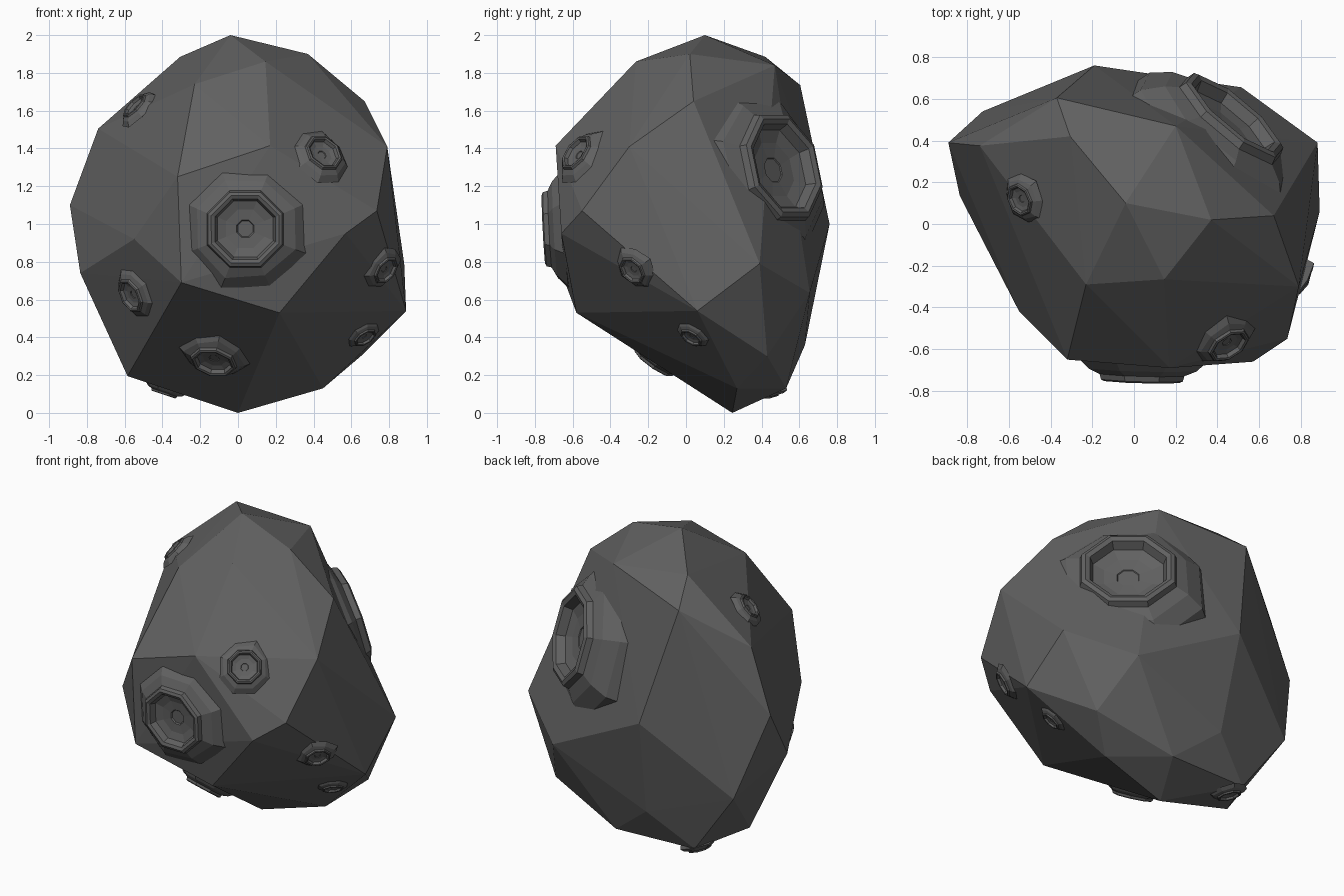
import bpy, bmesh, math
from mathutils import Vector
from mathutils.bvhtree import BVHTree

if "Cube" in bpy.data.objects:
    bpy.data.objects.remove(bpy.data.objects["Cube"])

rock = bpy.data.materials.new("dark_rock")
rock.diffuse_color = (0.12, 0.12, 0.12, 1)
rock.use_nodes = True
rock.node_tree.nodes["Principled BSDF"].inputs["Base Color"].default_value = rock.diffuse_color


def add_object(name, bm):
    bmesh.ops.recalc_face_normals(bm, faces=bm.faces)
    mesh = bpy.data.meshes.new(name)
    bm.to_mesh(mesh)
    mesh.materials.append(rock)
    obj = bpy.data.objects.new(name, mesh)
    bpy.context.collection.objects.link(obj)
    return obj


# Faceted boulder: convex hull over its corner points
corners = [
    (-.04, .10, 2.0), (.37, .02, 1.90), (.67, .04, 1.65), (.79, -.30, 1.41),
    (.89, .06, .54), (.88, .39, .79), (.45, .27, .13), (.65, .43, .30),
    (0, .245, 0), (-.585, .17, .195), (-.30, -.64, .69), (.22, -.58, .53),
    (-.89, .39, 1.10), (-.835, .135, .74), (-.725, .54, .56), (-.74, .375, 1.505),
    (-.306, .42, 1.885), (-.37, .605, 1.735), (-.19, .76, 1.0), (.515, .655, .635),
    (-.15, .63, .36), (.17, -.69, 1.415), (.145, -.265, 1.86), (-.23, -.29, 1.74),
    (-.32, -.65, 1.25), (.57, -.66, .95), (.735, -.55, 1.07), (-.55, -.42, .92),
    (.20, .47, 1.84), (-.42, .51, .14), (.14, .53, .13),
]
bm = bmesh.new()
for c in corners:
    bm.verts.new(c)
bmesh.ops.convex_hull(bm, input=bm.verts)
loose = [v for v in bm.verts if not v.link_faces]
bmesh.ops.delete(bm, geom=loose, context='VERTS')
bmesh.ops.recalc_face_normals(bm, faces=bm.faces)
surface = BVHTree.FromBMesh(bm)
body = add_object("asteroid_body", bm)
bm.free()

# Crater section (radius, height), relative to the rim radius
PROFILE = [(1.7, -.12), (1.38, .17), (1.1, .30), (1.06, .43), (.97, .47),
           (.87, .43), (.80, .24), (.55, .17), (.25, .15), (.22, .11)]
SIDES = 8


def lathe(name, profile, spot, normal, radius, seed=0.0):
    turn = normal.to_track_quat('Z', 'Y')
    cb = bmesh.new()
    rings = []
    for r, h in profile:
        ring = []
        for i in range(SIDES):
            a = math.tau * (i + 0.5) / SIDES
            wobble = 1 + (0.07 * math.sin(3 * i + seed) if r > 1.3 else 0)
            p = Vector((math.cos(a) * r * wobble, math.sin(a) * r * wobble, h)) * radius
            ring.append(cb.verts.new(spot + turn @ p))
        rings.append(ring)
    for a, b in zip(rings, rings[1:]):
        for i in range(SIDES):
            j = (i + 1) % SIDES
            cb.faces.new((a[i], a[j], b[j], b[i]))
    cb.faces.new(rings[-1])
    cb.faces.new(rings[0][::-1])
    obj = add_object(name, cb)
    cb.free()
    return obj


def crater(name, near, radius):
    spot, normal, _, _ = surface.find_nearest(Vector(near))
    # Tilt follows the average of the facets under the crater
    for _, n, _, _ in surface.find_nearest_range(spot, radius * 0.8):
        normal = normal + n
    lathe(name, PROFILE, spot, normal.normalized(), radius, near[0] * 9)


# Craters around the body
crater("crater_front", (.04, -.68, .975), .20)
crater("crater_front_upper", (.46, -.59, 1.38), .10)
crater("crater_right", (.84, -.33, .72), .075)
crater("crater_front_left", (-.63, -.28, .59), .09)
crater("crater_front_lower", (-.14, -.20, .225), .115)
crater("crater_right_lower", (.71, -.01, .34), .06)
crater("crater_underside", (-.40, .42, .08), .07)
crater("crater_top_left", (-.54, .12, 1.62), .075)

# Large crater on the back right, sunk into the body
big_r = .285
big_normal = Vector((.62, .74, .26)).normalized()
big_spot = Vector((.49, .53, 1.31)) - big_normal * big_r * .47
lathe("crater_back_large", [(1.8, -.45)] + PROFILE, big_spot, big_normal, big_r, 4)
cutter = lathe("bowl_cutter", [(.84, .13), (.9, .43), (.9, 2)], big_spot, big_normal, big_r)
cutter.hide_render = True
cutter.hide_viewport = True
cut = body.modifiers.new("bowl", 'BOOLEAN')
cut.operation = 'DIFFERENCE'
cut.solver = 'EXACT'
cut.object = cutter
